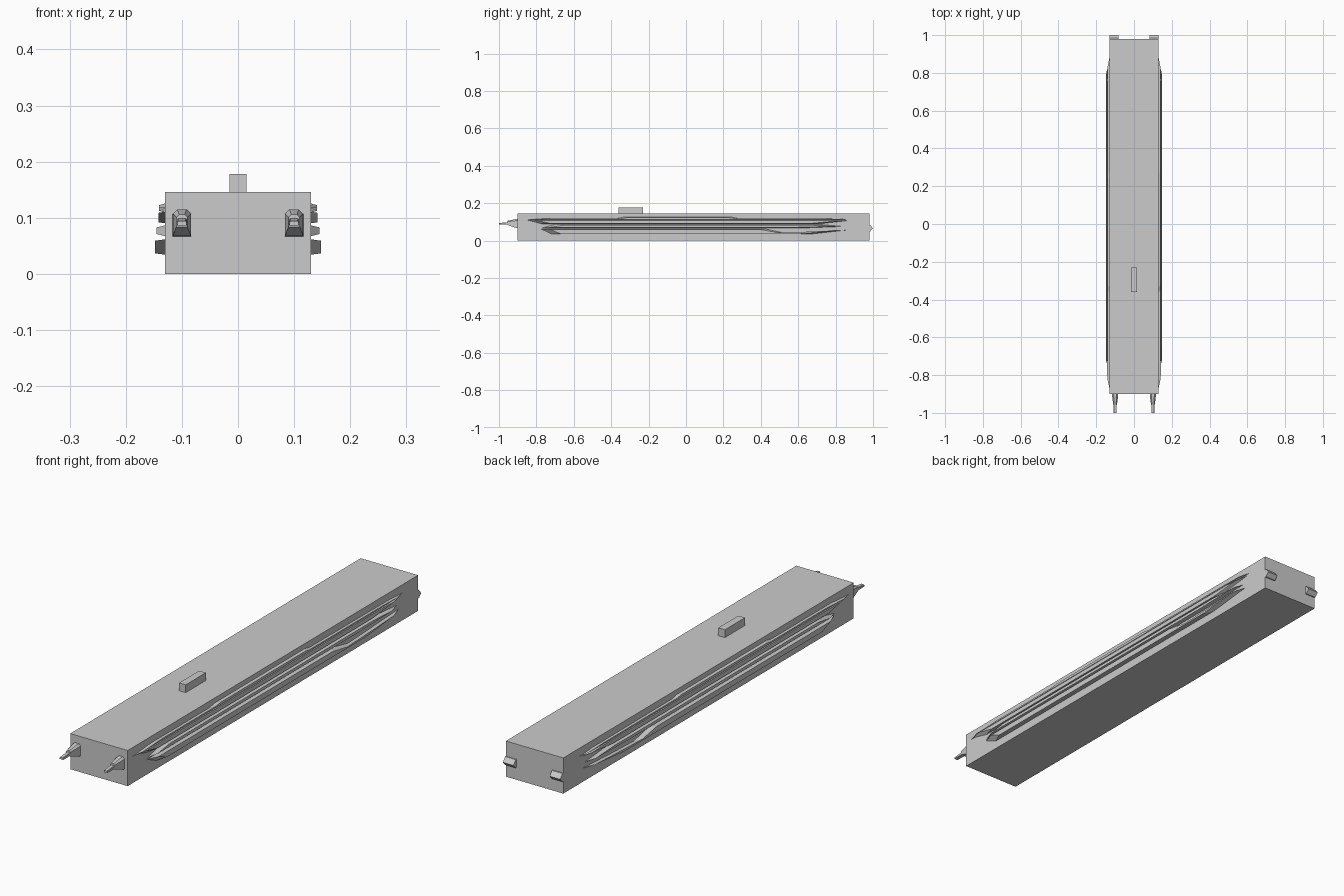
import bpy
import bmesh

cube = bpy.data.objects.get("Cube")
if cube:
    bpy.data.objects.remove(cube, do_unlink=True)

grey = bpy.data.materials.new("plain_grey")
grey.use_nodes = True
tone = (0.6, 0.6, 0.6, 1)
grey.diffuse_color = tone
grey.node_tree.nodes["Principled BSDF"].inputs["Base Color"].default_value = tone


def loft(name, rings):
    """Join rings of points with the same count and cap both ends."""
    bm = bmesh.new()
    loops = [[bm.verts.new(p) for p in ring] for ring in rings]
    count = len(loops[0])
    for a, b in zip(loops, loops[1:]):
        for i in range(count):
            j = (i + 1) % count
            bm.faces.new((a[i], a[j], b[j], b[i]))
    bm.faces.new(loops[0])
    bm.faces.new(loops[-1])
    bmesh.ops.recalc_face_normals(bm, faces=bm.faces)
    mesh = bpy.data.meshes.new(name)
    bm.to_mesh(mesh)
    bm.free()
    mesh.materials.append(grey)
    obj = bpy.data.objects.new(name, mesh)
    bpy.context.collection.objects.link(obj)
    return obj


def box(name, x, y0, y1, z0, z1):
    section = [(-x, z0), (x, z0), (x, z1), (-x, z1)]
    return loft(name, [[(px, y, pz) for px, pz in section] for y in (y0, y1)])


def both_sides(name, rings):
    for side, sign in (("left", 1), ("right", -1)):
        loft(f"{side}_{name}", [[(sign * x, y, z) for x, y, z in r] for r in rings])


def rail(name, outline, depth, slope=0.6):
    """Raised side plate with a chamfered rim, outline in y and z."""
    zs = [z for _, z in outline]
    mid = (min(zs) + max(zs)) / 2
    inner = [(0.128, y, z) for y, z in outline]
    outer = [(depth, y * 0.93, mid + (z - mid) * slope) for y, z in outline]
    both_sides(name, [inner, outer])


# Main body and top block
box("main_body", 0.13, -0.9, 0.98, 0, 0.146)
box("top_block", 0.015, -0.36, -0.23, 0.14, 0.178)

# Side rails, from top to bottom
rail("cap_rail", [(-0.88, 0.109), (0.75, 0.109), (0.89, 0.112), (0.80, 0.117),
                  (0.28, 0.119), (0.25, 0.126), (-0.34, 0.126), (-0.37, 0.119),
                  (-0.75, 0.119)], 0.141)
rail("upper_rail", [(-0.78, 0.09), (0.72, 0.09), (0.87, 0.107),
                    (0.80, 0.111), (-0.86, 0.111)], 0.142, 0.8)
rail("middle_rail", [(-0.78, 0.067), (0.43, 0.067), (0.62, 0.067), (0.85, 0.076),
                     (0.72, 0.087), (-0.70, 0.087)], 0.145)
rail("lower_rail", [(-0.72, 0.034), (0.66, 0.034), (0.86, 0.056), (0.64, 0.045),
                    (0.53, 0.041), (0.43, 0.062), (-0.78, 0.062)], 0.148, 0.8)


# Front prongs: tapered collar, neck and flat tip
def prong_ring(y, half, z0, z1, cut):
    section = [(-half, z0), (half, z0), (half, z1 - cut), (half - cut, z1),
               (-half + cut, z1), (-half, z1 - cut)]
    return [(0.1 + x, y, z) for x, z in section]


both_sides("prong_collar", [prong_ring(-0.89, 0.017, 0.066, 0.115, 0.008),
                            prong_ring(-0.91, 0.016, 0.068, 0.115, 0.008),
                            prong_ring(-0.955, 0.010, 0.084, 0.106, 0.005)])
both_sides("prong_tip", [prong_ring(-0.94, 0.009, 0.086, 0.100, 0.002),
                         prong_ring(-1.0, 0.008, 0.086, 0.094, 0.002)])

# Rear tabs with a pointed edge
tab = [(0.97, 0.05), (0.985, 0.05), (1.0, 0.066), (0.985, 0.084), (0.97, 0.084)]
both_sides("rear_tab", [[(x, y, z) for y, z in tab] for x in (0.082, 0.13)])
